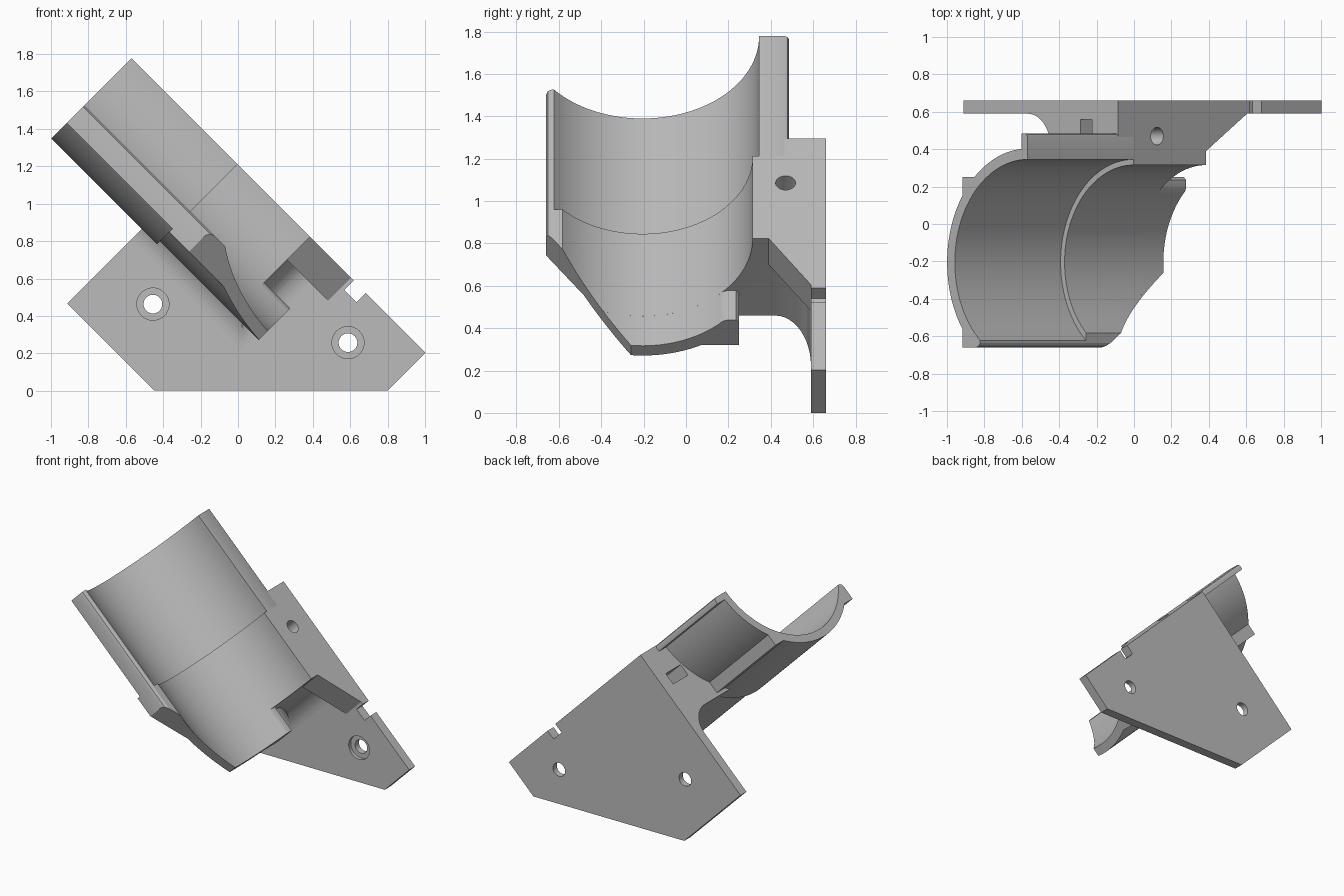
import bpy, bmesh, math
from mathutils import Vector, Matrix

if "Cube" in bpy.data.objects:
    bpy.data.objects.remove(bpy.data.objects["Cube"])

# Tilted frame: u runs up along the cradle axis, y across, v out of its open side
S = math.sqrt(0.5)
TILT = Matrix(((-S, 0, S), (0, 1, 0), (S, 0, S)))
CY, CV = -0.205, 0.855          # cradle axis
grey = bpy.data.materials.new("grey plastic")
grey.diffuse_color = (0.5, 0.5, 0.5, 1)
grey.use_nodes = True
grey.node_tree.nodes["Principled BSDF"].inputs["Base Color"].default_value = grey.diffuse_color


def prism(name, profile, lo, hi, axis):
    """Extrude a 2D profile along one axis of the tilted frame."""
    def point(a, b, c):
        p = {'u': (c, a, b), 'y': (a, c, b), 'v': (a, b, c)}[axis]
        return TILT @ Vector(p)
    bm = bmesh.new()
    low = [bm.verts.new(point(a, b, lo)) for a, b in profile]
    high = [bm.verts.new(point(a, b, hi)) for a, b in profile]
    n = len(profile)
    bm.faces.new(low[::-1])
    bm.faces.new(high)
    for i in range(n):
        j = (i + 1) % n
        bm.faces.new((low[i], low[j], high[j], high[i]))
    bmesh.ops.recalc_face_normals(bm, faces=bm.faces)
    mesh = bpy.data.meshes.new(name)
    bm.to_mesh(mesh)
    bm.free()
    ob = bpy.data.objects.new(name, mesh)
    bpy.context.collection.objects.link(ob)
    mesh.materials.append(grey)
    return ob


def boolean(ob, cutter, operation='DIFFERENCE'):
    mod = ob.modifiers.new(operation.lower(), 'BOOLEAN')
    mod.object, mod.operation, mod.solver = cutter, operation, 'EXACT'
    bpy.context.view_layer.objects.active = ob
    bpy.ops.object.modifier_apply(modifier=mod.name)
    bpy.data.objects.remove(cutter)


def arc(cx, cy, r, a0, a1, n=40):
    return [(cx + r * math.cos(a0 + (a1 - a0) * i / n),
             cy + r * math.sin(a0 + (a1 - a0) * i / n)) for i in range(n + 1)]


def circle(cx, cy, r):
    return arc(cx, cy, r, 0, math.tau, 40)[:-1]


def right(r, v):
    """Angle of the right-hand point of a cradle circle at height v."""
    return math.asin((v - CV) / r)


def left(r, v):
    return -math.pi - right(r, v)


def shell(ri, ro, rail_v, right_part):
    """Cradle section: inner arc, right end, outer arc with a rail each side."""
    end_v, end = right_part
    pts = [(-0.66, rail_v), (-0.66, 0.465), (-0.652, 0.487), (-0.635, 0.497)]
    pts += arc(CY, CV, ri, left(ri, 0.497), right(ri, end_v))
    pts += end
    pts += [(0.25, rail_v)]
    return pts + arc(CY, CV, ro, right(ro, rail_v), left(ro, rail_v))


def outer_to_rail(ro, v):
    return arc(CY, CV, ro, right(ro, v), -math.acos((0.25 - CY) / ro), 14)


# Upper cradle with a thin side flange
flange = [(0.465, CV), (0.479, 0.849), (0.485, 0.835), (0.485, 0.81)]
upper = prism("upper_cradle",
              shell(0.55, 0.608, 0.365, (CV, flange + outer_to_rail(0.608, 0.81))),
              0.86, 1.66, 'u')

# Lower cradle, narrower, and its cut-down tip
lower = prism("lower_cradle", shell(0.52, 0.585, 0.34, (CV, outer_to_rail(0.585, CV))),
              0.31, 0.86, 'u')
tip = prism("cradle_tip",
            shell(0.52, 0.585, 0.34, (0.50, [(0.2, 0.508), (0.235, 0.508), (0.25, 0.49)])),
            0.113, 0.31, 'u')
for part in (lower, tip):
    cut = prism("slant_cutter", [(0.80, -0.72), (0.0, -0.184), (-0.2, -0.184), (-0.2, -0.9),
                                 (0.80, -0.9)], 0, 1, 'v')
    boolean(part, cut)

# Support arm joining the cradle to the plate, filleted underneath and at its end
R = 0.17
arm_profile = arc(CY, CV, 0.57, 0, right(0.57, 0.34), 30)
arm_profile += arc(0.42, 0.34 - R, R, math.pi / 2, 0, 12) + [(0.62, 0.34 - R), (0.62, CV)]
arm = prism("support_arm", arm_profile, 0.10, 0.975, 'u')
plan = [(0.975, -0.1), (0.31, -0.1)]
plan += arc(0.31 - R, 0.42, R, 0, math.pi / 2, 12) + [(0.31 - R, 0.62), (0.975, 0.62)]
boolean(arm, prism("arm_plan", plan, 0, 1, 'v'), 'INTERSECT')
gusset = prism("gusset", [(0.33, 0.33), (0.31, 0.33), (0.31, 0.39), (0.0, 0.59),
                          (0.0, 0.62), (0.33, 0.62)], 0.68, CV, 'v')

# Screw hole and nut slot in the arm
boolean(arm, prism("screw_cutter", circle(0.68, 0.47, 0.047), 0, 1, 'v'))
boolean(arm, prism("nut_cutter", [(0.385, 0.57), (0.56, 0.57), (0.56, 0.657), (0.385, 0.657)],
                   0.62, 1.0, 'u'))

# Mounting plate with an edge notch and two counterbored holes
plate = prism("mounting_plate",
              [(0.975, -0.316), (0.318, -0.316), (-0.566, 0.566), (-0.566, 0.852),
               (-0.113, 0.852), (-0.113, 0.782), (-0.02, 0.782), (-0.02, CV), (0.975, CV)],
              0.59, 0.66, 'y')
for x, z in ((-0.455, 0.463), (0.588, 0.257)):
    u, v = (z - x) * S, (x + z) * S
    boolean(plate, prism("hole_cutter", circle(u, v, 0.05), 0.5, 0.7, 'y'))
    boolean(plate, prism("counterbore_cutter", circle(u, v, 0.086), 0.5, 0.615, 'y'))

# Smooth the curved surfaces, keep edges crisp
bpy.ops.object.select_all(action='DESELECT')
for ob in (upper, lower, tip, arm, gusset, plate):
    ob.select_set(True)
bpy.context.view_layer.objects.active = plate
bpy.ops.object.shade_smooth_by_angle(angle=math.radians(30))
